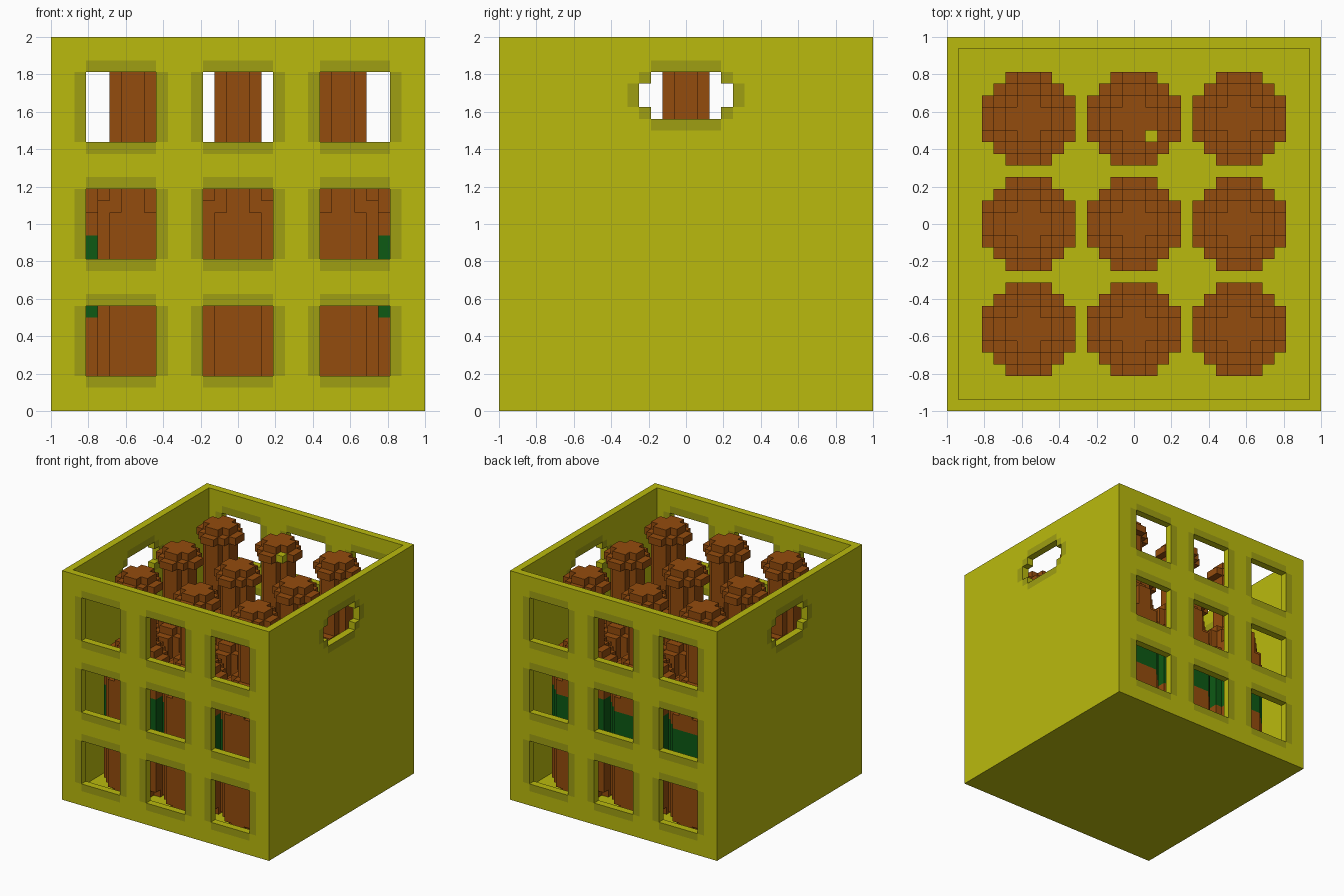
import bpy
import bmesh
from mathutils import Vector

CELL = 1 / 16      # edge of one building block
HALF = 16          # half width of the crate in blocks

cube = bpy.data.objects.get("Cube")
if cube:
    bpy.data.objects.remove(cube, do_unlink=True)


def material(name, rgb):
    mat = bpy.data.materials.new(name)
    mat.use_nodes = True
    mat.diffuse_color = (*rgb, 1)
    shader = mat.node_tree.nodes["Principled BSDF"]
    shader.inputs["Base Color"].default_value = (*rgb, 1)
    shader.inputs["Roughness"].default_value = 0.8
    return mat


yellow = material("crate yellow", (0.49, 0.49, 0.004))
olive = material("opening trim olive", (0.345, 0.345, 0.006))
brown = material("bottle brown", (0.296, 0.072, 0.004))
green = material("label green", (0.004, 0.1, 0.007))


def block_mesh(name, blocks, mats, paint):
    """Skin a set of blocks with quads; paint(block, axis) gives the material slot."""
    bm = bmesh.new()
    verts = {}

    def vert(p):
        if p not in verts:
            verts[p] = bm.verts.new(Vector(p) * CELL)
        return verts[p]

    for b in sorted(blocks):
        for axis in range(3):
            for side in (0, 1):
                near = list(b)
                near[axis] += 2 * side - 1
                if tuple(near) in blocks:
                    continue
                u, v = (axis + 1) % 3, (axis + 2) % 3
                corners = []
                for du, dv in ((0, 0), (1, 0), (1, 1), (0, 1)):
                    p = list(b)
                    p[axis] += side
                    p[u] += du
                    p[v] += dv
                    corners.append(vert(tuple(p)))
                if not side:
                    corners.reverse()
                bm.faces.new(corners).material_index = paint(b, axis)
    mesh = bpy.data.meshes.new(name)
    bm.to_mesh(mesh)
    bm.free()
    for m in mats:
        mesh.materials.append(m)
    return mesh


def place(name, mesh, x=0, y=0):
    obj = bpy.data.objects.new(name, mesh)
    obj.location = (x * CELL, y * CELL, 0)
    bpy.context.collection.objects.link(obj)


# Openings: a grid of square windows front and back, a grip hole on each side
def window(x, z):
    return (x + 13) % 10 < 6 and (z - 3) % 10 < 6


def grip(y, z):
    a = abs(y + 0.5)
    return (a < 3 and 25 <= z <= 28) or (a < 4 and 26 <= z <= 27)


def beside(hole, a, z):
    return any(hole(a + i, z + j) for i, j in ((1, 0), (-1, 0), (0, 1), (0, -1)))


# Crate: floor and four walls, one block thick
span = range(-HALF, HALF)
edges = (-HALF, HALF - 1)
crate = {(x, y, 0) for x in span for y in span}
for a in span:
    for z in range(1, 2 * HALF):
        for e in edges:
            if not window(a, z):
                crate.add((a, e, z))
            if not grip(a, z):
                crate.add((e, a, z))


def paint_crate(b, axis):
    x, y, z = b
    if axis == 1 and y in edges and beside(window, x, z):
        return 1
    if axis == 0 and x in edges and beside(grip, y, z):
        return 1
    return 0


place("crate", block_mesh("crate", crate, [yellow, olive], paint_crate))

# Bottle cross-sections: half widths of the rows from the middle outwards
BODY = (4, 4, 3, 2)
SHOULDER_LOW = (4, 3, 3, 1)
SHOULDER = (4, 3, 2, 1)
RING = (3, 2, 1)
NECK = (2, 1)
# Bottle layers: section, bottom, top
LAYERS = ((SHOULDER, 1, 2), (BODY, 2, 17), (SHOULDER_LOW, 17, 18),
          (SHOULDER, 18, 20), (RING, 20, 21), (NECK, 21, 29),
          (RING, 29, 30), (NECK, 30, 31))

bottle = set()
for section, low, high in LAYERS:
    for row, half in enumerate(section):
        for x in range(-half, half):
            for z in range(low, high):
                bottle |= {(x, row, z), (x, -row - 1, z)}


def paint_bottle(b, axis):
    # The label wraps the back and sides and leaves the front bare
    return 1 if 8 <= b[2] < 15 and b[1] >= -2 else 0


def paint_chipped(b, axis):
    # One block of the lip ring is yellow
    return 2 if b == (1, -2, 29) else paint_bottle(b, axis)


plain = block_mesh("bottle", bottle, [brown, green], paint_bottle)
chipped = block_mesh("bottle_yellow_chip", bottle, [brown, green, yellow], paint_chipped)

# Three rows of three bottles
for row, y in (("front", -9), ("middle", 0), ("back", 9)):
    for col, x in (("right", -9), ("centre", 0), ("left", 9)):
        special = row == "back" and col == "centre"
        place(f"bottle_{row}_{col}", chipped if special else plain, x, y)
